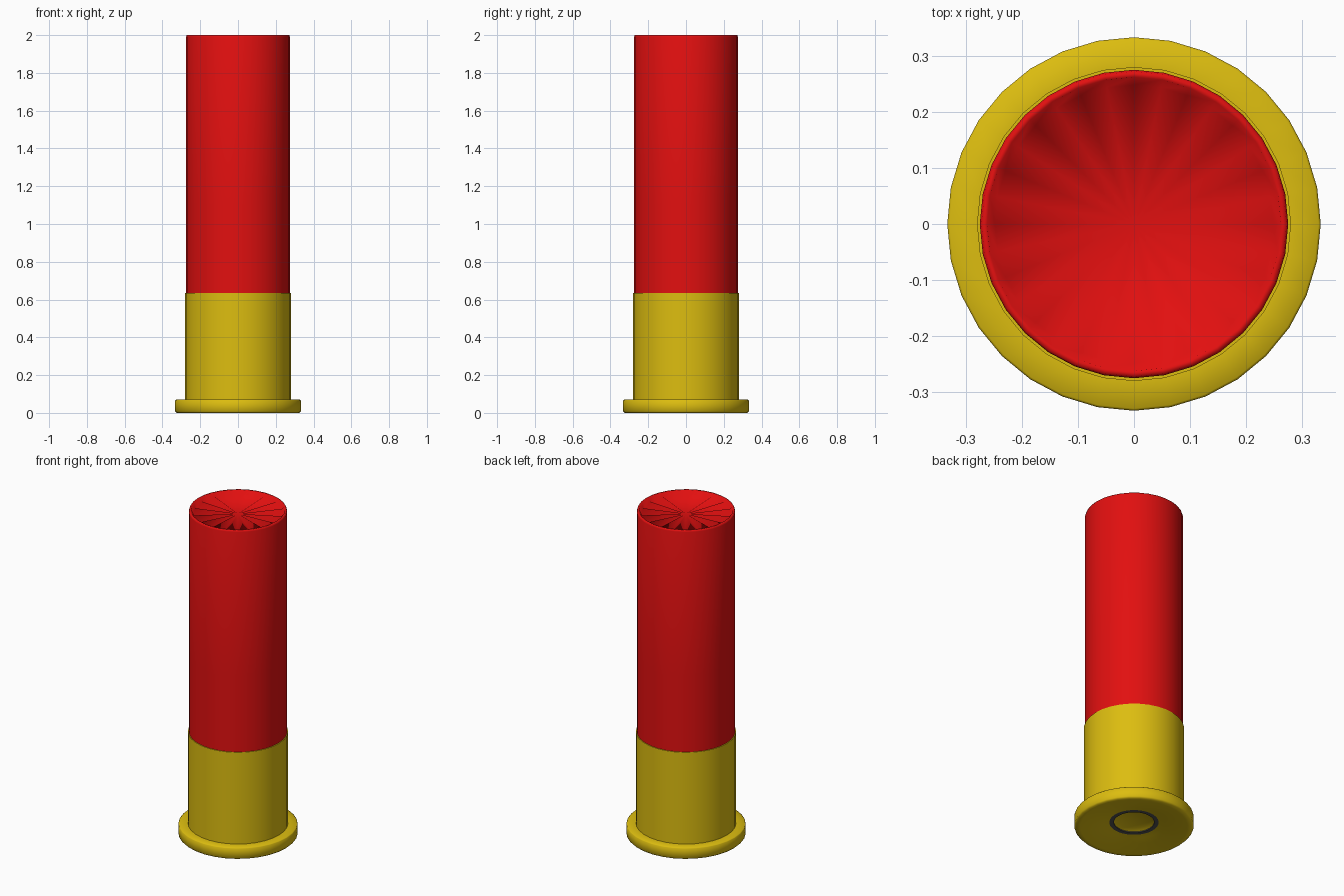
import bpy, bmesh, math

SIDES = 32

if "Cube" in bpy.data.objects:
    bpy.data.objects.remove(bpy.data.objects["Cube"], do_unlink=True)


def material(name, rgb):
    mat = bpy.data.materials.new(name)
    mat.use_nodes = True
    color = (*rgb, 1)
    mat.diffuse_color = color
    bsdf = next(n for n in mat.node_tree.nodes if n.type == "BSDF_PRINCIPLED")
    bsdf.inputs["Base Color"].default_value = color
    return mat


red = material("red plastic", (0.76, 0.005, 0.005))
brass = material("yellow brass", (0.72, 0.51, 0.005))
grey = material("dark grey", (0.08, 0.08, 0.08))


def lathe(name, profile, mat, smooth_angle, pleat=None):
    """Spin (radius, z) points around z; radius 0 closes with a fan.
    pleat maps a profile index to the drop of every second vertex."""
    bm = bmesh.new()
    rings = []
    for i, (r, z) in enumerate(profile):
        if r == 0:
            rings.append([bm.verts.new((0, 0, z))] * SIDES)
            continue
        drop = (pleat or {}).get(i, 0)
        ring = []
        for k in range(SIDES):
            a = math.tau * k / SIDES
            ring.append(bm.verts.new((r * math.cos(a), r * math.sin(a), z - drop * (k % 2))))
        rings.append(ring)
    for low, high in zip(rings, rings[1:]):
        for k in range(SIDES):
            n = (k + 1) % SIDES
            corners = list(dict.fromkeys((low[k], low[n], high[n], high[k])))
            bm.faces.new(corners)
    mesh = bpy.data.meshes.new(name)
    bm.to_mesh(mesh)
    bm.free()
    mesh.materials.append(mat)
    obj = bpy.data.objects.new(name, mesh)
    bpy.context.collection.objects.link(obj)
    bpy.ops.object.select_all(action="DESELECT")
    obj.select_set(True)
    bpy.context.view_layer.objects.active = obj
    bpy.ops.object.shade_smooth_by_angle(angle=math.radians(smooth_angle))
    return obj


# Plastic tube with a folded, sunken crimp at the top
lathe("tube", [(0.275, 0.6), (0.275, 1.1), (0.275, 1.99), (0.272, 2.0),
               (0.262, 2.0), (0.248, 1.985), (0, 1.975)],
      red, 80, pleat={5: 0.035})

# Brass cup with a wide rim and a dished underside
lathe("brass_base", [(0.138, 0.03), (0.17, 0.025), (0.3, 0.0), (0.325, 0.0),
                     (0.333, 0.008), (0.333, 0.066), (0.329, 0.07), (0.28, 0.07),
                     (0.28, 0.635), (0.272, 0.635)], brass, 50)

# Dark ring around the primer
lathe("primer_ring", [(0.113, 0.045), (0.113, 0.03), (0.138, 0.03)], grey, 30)

# Recessed primer
lathe("primer", [(0, 0.045), (0.09, 0.045), (0.113, 0.035)], brass, 30)
